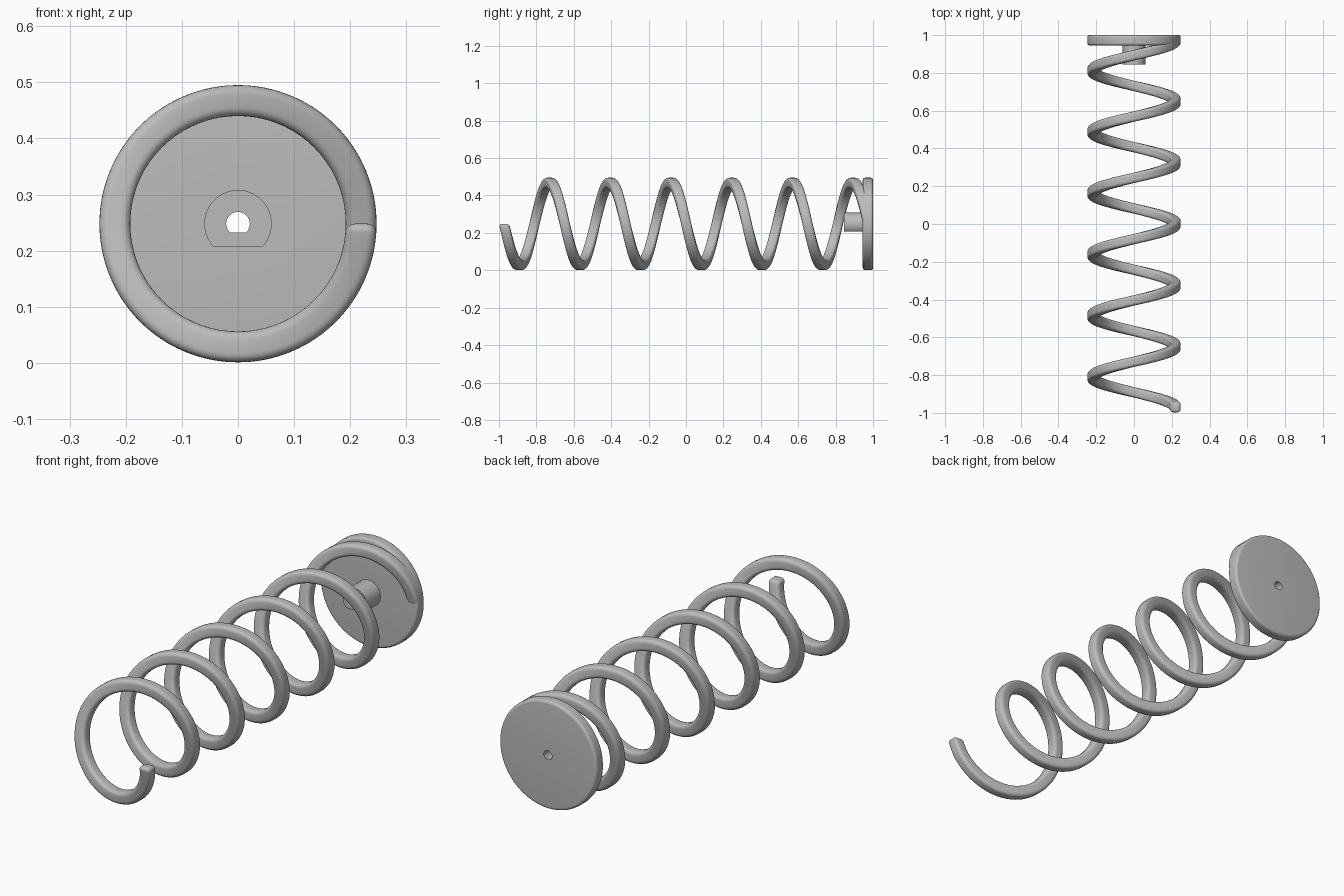
import bpy, bmesh
from math import sin, cos, pi, radians

if "Cube" in bpy.data.objects:
    bpy.data.objects.remove(bpy.data.objects["Cube"])

ZC = 0.248          # height of the spring axis
R_OUT = 0.247       # outer radius of coil and end disc
WIRE = 0.055        # wire width
R_MID = R_OUT - WIRE / 2

steel = bpy.data.materials.new("grey_steel")
steel.use_nodes = True
grey = (0.5, 0.5, 0.5, 1)
steel.diffuse_color = grey
steel.node_tree.nodes["Principled BSDF"].inputs["Base Color"].default_value = grey


def skin(name, rings, closed):
    """Join equal rings of points with quads, capping the ends if open."""
    bm = bmesh.new()
    loops = [[bm.verts.new(p) for p in ring] for ring in rings]
    pairs = list(zip(loops, loops[1:]))
    if closed:
        pairs.append((loops[-1], loops[0]))
    else:
        bm.faces.new(loops[0])
        bm.faces.new(loops[-1])
    n = len(loops[0])
    for a, b in pairs:
        for i in range(n):
            j = (i + 1) % n
            bm.faces.new((a[i], a[j], b[j], b[i]))
    bmesh.ops.recalc_face_normals(bm, faces=bm.faces)
    mesh = bpy.data.meshes.new(name)
    bm.to_mesh(mesh)
    bm.free()
    mesh.materials.append(steel)
    obj = bpy.data.objects.new(name, mesh)
    bpy.context.collection.objects.link(obj)
    bpy.ops.object.select_all(action='DESELECT')
    obj.select_set(True)
    bpy.context.view_layer.objects.active = obj
    bpy.ops.object.shade_smooth_by_angle(angle=radians(35))
    return obj


def rounded_square(half, fillet, steps=5):
    """Outline of a square with rounded corners."""
    pts = []
    for k in range(4):
        sx, sy = [(1, 1), (-1, 1), (-1, -1), (1, -1)][k]
        for s in range(steps + 1):
            a = (k + s / steps) * pi / 2
            pts.append((sx * (half - fillet) + fillet * cos(a),
                        sy * (half - fillet) + fillet * sin(a)))
    return pts


# Coil: six turns of rounded square wire, with softened tips
TURNS, PITCH, STEPS = 6, 0.3245, 72
FILLET = 0.016
half = WIRE / 2
stations = []                                   # (angle, inset of the outline)
tip = [(FILLET * (1 - sin(k * pi / 12)) / R_MID, FILLET * (1 - cos(k * pi / 12)))
       for k in range(6, -1, -1)]
end = TURNS * 2 * pi
stations += [(t, i) for t, i in tip]
stations += [(2 * pi * k / STEPS, 0) for k in range(2, TURNS * STEPS - 1)]
stations += [(end - t, i) for t, i in reversed(tip)]

rings = []
for t, inset in stations:
    y0 = -1 + half + PITCH * t / (2 * pi)
    outline = rounded_square(half - inset, FILLET - inset * 0.9)
    rings.append([((R_MID + u) * cos(t), y0 + v, ZC - (R_MID + u) * sin(t))
                  for u, v in outline])
# Tip rings run from the softened end face inwards
rings.sort(key=lambda r: sum(p[1] for p in r))
skin("coil_spring", rings, False)


# End seat: disc with filleted rim, D-shaped boss and D-shaped through hole
def d_ring(radius, flat, y, segments=128):
    """Circle around the axis, cut flat below the given depth."""
    angles = [2 * pi * k / segments for k in range(segments)]
    return [(radius * cos(a), y, ZC + max(radius * sin(a), -flat)) for a in angles]


DISC_FRONT, DISC_BACK, BOSS_FRONT, RIM = 0.945, 1.0, 0.845, 0.013
HOLE, BOSS = (0.021, 0.016), (0.06, 0.041)

profile = [d_ring(*HOLE, BOSS_FRONT), d_ring(*BOSS, BOSS_FRONT), d_ring(*BOSS, DISC_FRONT)]
for y_mid, start in ((DISC_FRONT + RIM, -pi / 2), (DISC_BACK - RIM, 0)):
    for k in range(7):
        a = start + k * pi / 12
        profile.append(d_ring(R_OUT - RIM + RIM * cos(a), 1, y_mid + RIM * sin(a)))
profile.append(d_ring(*HOLE, DISC_BACK))
skin("end_seat", profile, True)
